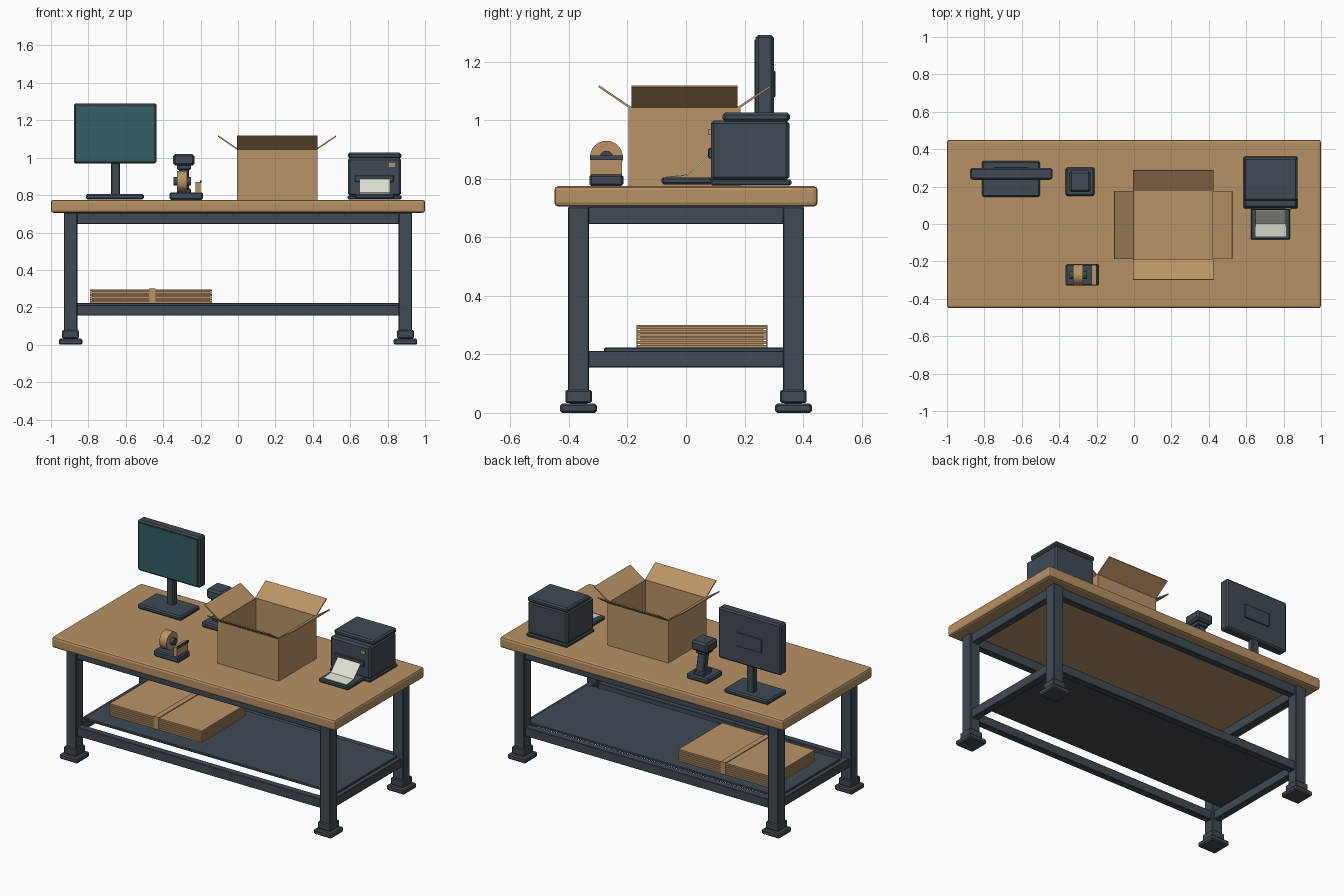
import bpy, bmesh, math
from mathutils import Matrix, Vector

if "Cube" in bpy.data.objects:
    bpy.data.objects.remove(bpy.data.objects["Cube"])


def material(name, rgb):
    m = bpy.data.materials.new(name)
    m.diffuse_color = (*rgb, 1)
    m.use_nodes = True
    m.node_tree.nodes["Principled BSDF"].inputs["Base Color"].default_value = m.diffuse_color
    return m


TAN = material("cardboard_tan", (0.49, 0.295, 0.135))
WOOD = material("wood_tan", (0.47, 0.285, 0.13))
DARK = material("slate_metal", (0.051, 0.069, 0.087))
TEAL = material("screen_teal", (0.034, 0.112, 0.135))
PAPER = material("paper_white", (0.75, 0.75, 0.65))


def finish(name, bm, mat, bevel=0.0, segments=1):
    bmesh.ops.recalc_face_normals(bm, faces=bm.faces)
    me = bpy.data.meshes.new(name)
    bm.to_mesh(me)
    bm.free()
    me.materials.append(mat)
    ob = bpy.data.objects.new(name, me)
    bpy.context.collection.objects.link(ob)
    if bevel:
        b = ob.modifiers.new("bevel", 'BEVEL')
        b.width, b.segments, b.limit_method = bevel, segments, 'ANGLE'
    return ob


def box(name, x, y, z, mat=DARK, bevel=0.0, segments=1):
    """Box from (min, max) pairs on each axis."""
    bm = bmesh.new()
    bmesh.ops.create_cube(bm, size=1)
    for v in bm.verts:
        v.co = Vector((r[0] + r[1]) / 2 + c * (r[1] - r[0]) for c, r in zip(v.co, (x, y, z)))
    return finish(name, bm, mat, bevel, segments)


def extrude_yz(name, pts, x, mat, bevel=0.0):
    """Prism along x from a (y, z) outline."""
    bm = bmesh.new()
    f = bm.faces.new([bm.verts.new((x[0], *p)) for p in pts])
    r = bmesh.ops.extrude_face_region(bm, geom=[f])
    bmesh.ops.translate(bm, vec=(x[1] - x[0], 0, 0),
                        verts=[g for g in r["geom"] if isinstance(g, bmesh.types.BMVert)])
    return finish(name, bm, mat, bevel)


def disc_x(name, radius, x, y, z, mat, sides=32, bevel=0.0):
    """Cylinder with its axis along x."""
    bm = bmesh.new()
    bmesh.ops.create_cone(bm, cap_ends=True, segments=sides, radius1=radius, radius2=radius,
                          depth=x[1] - x[0],
                          matrix=Matrix.Translation(((x[0] + x[1]) / 2, y, z))
                          @ Matrix.Rotation(math.pi / 2, 4, 'Y'))
    return finish(name, bm, mat, bevel)


def around(c, half):
    return (c - half, c + half)


# Bench: top, legs with collars and feet
box("tabletop", (-1, 1), (-0.45, 0.45), (0.705, 0.775), WOOD, 0.014, 2)
LX, LY = 0.895, 0.367
for sx, nx in ((-1, "left"), (1, "right")):
    for sy, ny in ((-1, "front"), (1, "back")):
        n = f"{ny}_{nx}_"
        x, y = sx * LX, sy * LY
        box(n + "leg", around(x, 0.036), around(y, 0.036), (0.07, 0.705), DARK, 0.004)
        box(n + "collar", around(x, 0.045), around(y, 0.045), (0.034, 0.078), DARK, 0.005)
        box(n + "ankle", around(x, 0.03), around(y, 0.03), (0.025, 0.04))
        box(n + "foot", around(x, 0.063), around(y, 0.063), (0, 0.032), DARK, 0.007)

# Upper and lower rails
for level, z in (("upper", (0.645, 0.705)), ("lower", (0.155, 0.212))):
    for s, n in ((-1, "front"), (1, "back")):
        box(f"{level}_{n}_rail", (-0.865, 0.865), around(s * LY, 0.022), z, DARK, 0.003)
    for s, n in ((-1, "left"), (1, "right")):
        box(f"{level}_{n}_rail", around(s * LX, 0.022), (-0.335, 0.335), z, DARK, 0.003)
box("lower_shelf", (-0.89, 0.89), (-0.28, 0.34), (0.207, 0.223), DARK, 0.003)

# Flat boxes on the shelf with a strap
for i in range(6):
    z = 0.223 + i * 0.0127
    box(f"flat_carton_{i + 1}", (-0.79, -0.14), (-0.166, 0.275), (z, z + 0.0095), TAN)
    if i < 5:
        box(f"carton_core_{i + 1}", (-0.78, -0.15), (-0.156, 0.265), (z + 0.009, z + 0.013), TAN)
SX = (-0.475, -0.44)
box("strap_top", SX, (-0.17, 0.279), (0.296, 0.301), TAN)
box("strap_front", SX, (-0.17, -0.165), (0.223, 0.297), TAN)
box("strap_back", SX, (0.274, 0.279), (0.223, 0.297), TAN)

# Monitor
box("monitor_base", (-0.813, -0.503), (0.145, 0.337), (0.777, 0.806), DARK, 0.008)
box("monitor_stem", (-0.68, -0.63), (0.25, 0.292), (0.80, 1.02), DARK, 0.005)
box("monitor_frame", (-0.877, -0.436), (0.238, 0.30), (0.968, 1.291), DARK, 0.009)
box("monitor_screen", (-0.861, -0.452), (0.2345, 0.24), (0.984, 1.275), TEAL)
box("monitor_back_plate", (-0.745, -0.565), (0.295, 0.306), (1.08, 1.168), DARK, 0.003)

# Scanner on a stand, leaning forward
box("scanner_base", (-0.365, -0.212), (0.15, 0.303), (0.777, 0.812), DARK, 0.008)
box("scanner_socket", (-0.325, -0.252), (0.20, 0.285), (0.805, 0.835), DARK, 0.005)
extrude_yz("scanner_neck", [(0.235, 0.82), (0.28, 0.82), (0.25, 0.97), (0.205, 0.97)],
           (-0.315, -0.262), DARK, 0.005)
box("scanner_collar", (-0.325, -0.252), (0.185, 0.265), (0.935, 0.962), DARK, 0.005)
box("scanner_head", (-0.347, -0.232), (0.17, 0.285), (0.957, 1.02), DARK, 0.012)

# Tape dispenser
TY = -0.272
box("tape_base", (-0.365, -0.187), around(TY, 0.058), (0.775, 0.815), DARK, 0.007)
disc_x("tape_roll", 0.056, (-0.326, -0.274), TY, 0.874, TAN)
disc_x("tape_hub", 0.022, (-0.346, -0.252), TY, 0.874, DARK, 20)
box("tape_cutter_post", (-0.228, -0.2), around(TY, 0.054), (0.81, 0.87), TAN)
box("tape_blade", (-0.204, -0.194), around(TY, 0.056), (0.865, 0.879), DARK)

# Open carton: floor, walls and four flaps
X0, X1, Y0, Y1, Z0, Z1, T = -0.006, 0.424, -0.197, 0.187, 0.775, 1.047, 0.007
box("carton_floor", (X0, X1), (Y0, Y1), (Z0, Z0 + 0.008), TAN)
box("carton_left_wall", (X0, X0 + T), (Y0, Y1), (Z0, Z1), TAN)
box("carton_right_wall", (X1 - T, X1), (Y0, Y1), (Z0, Z1), TAN)
box("carton_front_wall", (X0, X1), (Y0, Y0 + T), (Z0, Z1), TAN)
box("carton_back_wall", (X0, X1), (Y1 - T, Y1), (Z0, Z1), TAN)


def flap(name, centre, angle, half):
    """Tilted sheet whose outer direction starts at +y and turns about z."""
    prof = [(-0.004, -0.006), (0.102, 0.066), (0.099, 0.072), (-0.006, 0.001)]
    ob = extrude_yz(name, prof, (-half, half), TAN)
    ob.data.transform(Matrix.Translation(centre) @ Matrix.Rotation(angle, 4, 'Z'))


MX, MY = (X0 + X1) / 2, (Y0 + Y1) / 2
flap("carton_back_flap", (MX, Y1, Z1), 0, 0.215)
flap("carton_front_flap", (MX, Y0, Z1), math.pi, 0.215)
flap("carton_left_flap", (X0, MY, Z1), math.pi / 2, 0.181)
flap("carton_right_flap", (X1, MY, Z1), -math.pi / 2, 0.181)

# Label printer
box("printer_base", (0.585, 0.875), (0.083, 0.36), (0.777, 0.798), DARK, 0.006)
box("printer_body", (0.589, 0.871), (0.085, 0.353), (0.795, 1.0), DARK, 0.011)
box("printer_lid", (0.587, 0.873), (0.125, 0.355), (0.996, 1.027), DARK, 0.009)
box("printer_slot", (0.625, 0.833), (0.076, 0.09), (0.87, 0.905), DARK, 0.003)
box("printer_button", (0.808, 0.84), (0.077, 0.09), (0.95, 0.971), TAN)
box("printer_tray", (0.625, 0.835), (-0.083, 0.09), (0.781, 0.805), DARK, 0.006)
extrude_yz("printed_label", [(0.085, 0.893), (0.07, 0.882), (0.004, 0.815), (-0.066, 0.807),
                             (-0.066, 0.804), (0.006, 0.811), (0.073, 0.879), (0.085, 0.889)],
           (0.65, 0.812), PAPER)
